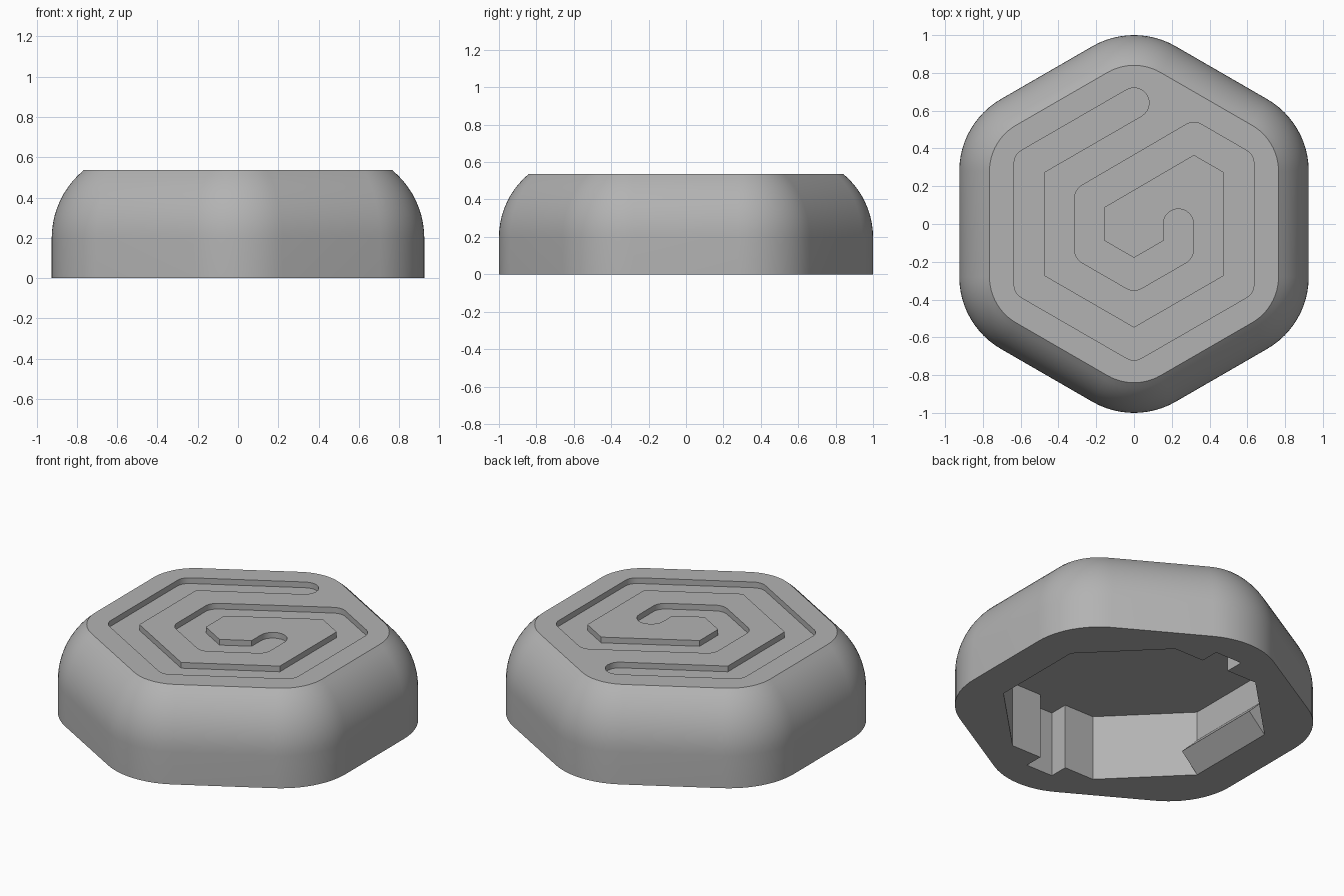
import bpy, bmesh
from math import sin, cos, pi, radians, atan2, acos
from mathutils import Vector

cube = bpy.data.objects.get("Cube")
if cube:
    bpy.data.objects.remove(cube, do_unlink=True)

grey = bpy.data.materials.new("plain grey")
grey.use_nodes = True
grey.diffuse_color = (0.45, 0.45, 0.45, 1)
grey.node_tree.nodes["Principled BSDF"].inputs["Base Color"].default_value = grey.diffuse_color

HEIGHT, ROUND, APOTHEM, INSET = 0.537, 0.44, 0.925, 0.16
CEILING, OCTAGON, GROOVE = 0.4, 0.7, 0.08


def add_object(name, bm):
    bmesh.ops.recalc_face_normals(bm, faces=bm.faces)
    mesh = bpy.data.meshes.new(name)
    bm.to_mesh(mesh)
    bm.free()
    mesh.materials.append(grey)
    obj = bpy.data.objects.new(name, mesh)
    bpy.context.collection.objects.link(obj)
    return obj


def loft(name, rings):
    """Skin a stack of equal rings and close both ends."""
    bm = bmesh.new()
    rows = [[bm.verts.new(p) for p in ring] for ring in rings]
    n = len(rows[0])
    for low, high in zip(rows, rows[1:]):
        for i in range(n):
            j = (i + 1) % n
            bm.faces.new((low[i], low[j], high[j], high[i]))
    bm.faces.new(rows[0][::-1])
    bm.faces.new(rows[-1])
    return add_object(name, bm)


def prism(name, outline, z0, z1):
    return loft(name, [[(x, y, z) for x, y in outline] for z in (z0, z1)])


def polar(radius, angle):
    return Vector((radius * cos(angle), radius * sin(angle)))


def rounded_hexagon(radius, z, steps=12):
    core = (APOTHEM - ROUND) / cos(pi / 6)
    ring = []
    for k in range(6):
        mid = pi / 6 + k * pi / 3
        for s in range(steps + 1):
            p = polar(core, mid) + polar(radius, mid - pi / 6 + s * pi / 3 / steps)
            ring.append((p.x, p.y, z))
    return ring


def groove_outline(path, r, steps=6):
    """Offset a left-turning path: round outer corners, sharp inner ones, round ends."""
    headings = [atan2(*(b - a).yx) for a, b in zip(path, path[1:])]
    outer, inner = [], []

    def arc(centre, start, sweep, n):
        return [centre + polar(r, start + sweep * s / n) for s in range(n + 1)]

    for p, h0, h1 in zip(path[1:-1], headings, headings[1:]):
        turn = (h1 - h0) % (2 * pi)
        outer += arc(p, h0 - pi / 2, turn, steps)
        inner.append(p + polar(r / cos(turn / 2), h0 + turn / 2 + pi / 2))
    start = arc(path[0], headings[0] + pi / 2, pi, 2 * steps)
    end = arc(path[-1], headings[-1] - pi / 2, pi, 2 * steps)
    return start + outer + end + inner[::-1]


def cut(target, cutter):
    mod = target.modifiers.new("cut", 'BOOLEAN')
    mod.operation, mod.solver, mod.object = 'DIFFERENCE', 'EXACT', cutter
    bpy.ops.object.select_all(action='DESELECT')
    bpy.context.view_layer.objects.active = target
    target.select_set(True)
    bpy.ops.object.modifier_apply(modifier=mod.name)
    bpy.data.objects.remove(cutter, do_unlink=True)


# Domed hexagonal body: straight skirt, then a round shoulder up to the flat top
sweep = acos(1 - INSET / ROUND)
shoulder = HEIGHT - ROUND * sin(sweep)
rings = [rounded_hexagon(ROUND, 0)]
for s in range(11):
    a = sweep * s / 10
    rings.append(rounded_hexagon(ROUND * cos(a), shoulder + ROUND * sin(a)))
body = loft("hexagonal_body", rings)

# Spiral groove sunk into the top
big, small = 0.555 / cos(pi / 6), 0.235 / cos(pi / 6)
path = [polar(big, radians(a)) for a in (90, 150, 210, 270, 330, 30)]
path.append(Vector((0.317, 0.458)))
path += [polar(small, radians(a)) for a in (150, 210, 270, 330)]
path.append(Vector((0.235, 0)))
cut(body, prism("groove_cutter", groove_outline(path, GROOVE), HEIGHT - 0.035, HEIGHT + 0.1))

# Octagonal cavity underneath, with a slot at the front and back
octagon = [polar(OCTAGON / cos(pi / 8), pi / 8 + k * pi / 4) for k in range(8)]
half, deep = 0.09, 0.815
slot = [Vector((half, OCTAGON)), Vector((half, deep)), Vector((-half, deep)), Vector((-half, OCTAGON))]
outline = octagon[:2] + slot + octagon[2:6] + [-p for p in slot] + octagon[6:]
cut(body, prism("cavity_cutter", outline, -0.1, CEILING))

bpy.ops.object.shade_smooth_by_angle(angle=radians(30))

# Triangular snap ridges along the two side walls of the cavity
reach, span = 0.11, OCTAGON * sin(pi / 8) / cos(pi / 8)
for side, name in ((1, "left_snap_ridge"), (-1, "right_snap_ridge")):
    section = [(OCTAGON, 0), (OCTAGON - reach, reach), (OCTAGON, 2 * reach)]
    loft(name, [[(side * x, y, z) for x, z in section] for y in (-span, span)])
